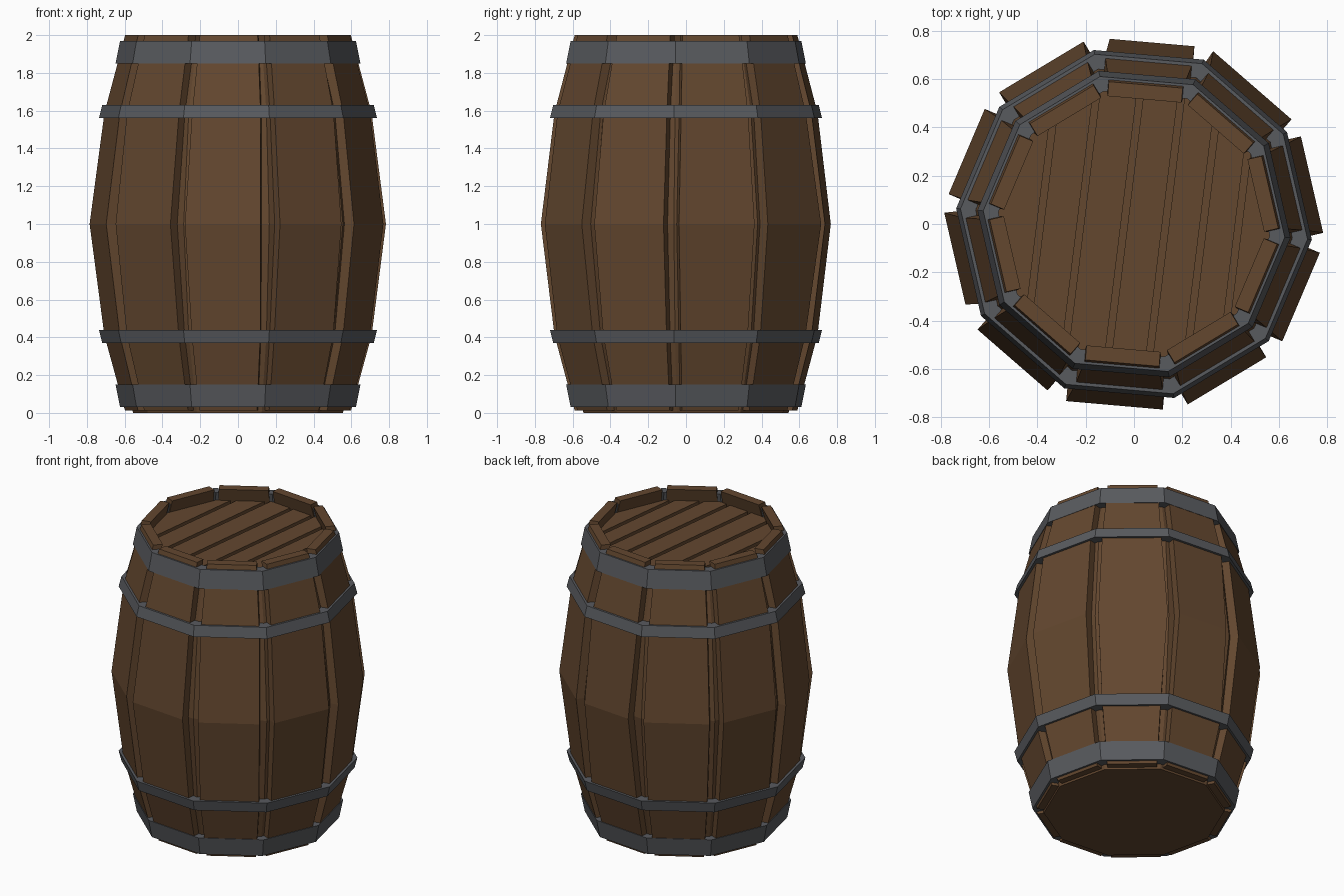
import bpy, bmesh
from math import radians, cos, sin, pi
from mathutils import Vector

if "Cube" in bpy.data.objects:
    bpy.data.objects.remove(bpy.data.objects["Cube"])

N = 10
C18 = cos(pi / N)


def material(name, rgb):
    m = bpy.data.materials.new(name)
    m.diffuse_color = (*rgb, 1)
    m.use_nodes = True
    m.node_tree.nodes["Principled BSDF"].inputs["Base Color"].default_value = m.diffuse_color
    return m


WOOD = material("wood", (0.125, 0.063, 0.028))
METAL = material("iron", (0.098, 0.103, 0.113))


def finish(name, bm, mat):
    bmesh.ops.recalc_face_normals(bm, faces=bm.faces)
    me = bpy.data.meshes.new(name)
    bm.to_mesh(me)
    bm.free()
    me.materials.append(mat)
    ob = bpy.data.objects.new(name, me)
    bpy.context.collection.objects.link(ob)
    return ob


def loft(bm, rings, loop=False):
    """Skin a list of vertex-position rings; cap the ends or close the loop."""
    vs = [[bm.verts.new(p) for p in r] for r in rings]
    n = len(vs[0])
    for a, b in zip(vs, vs[1:] + (vs[:1] if loop else [])):
        for i in range(n):
            j = (i + 1) % n
            bm.faces.new((a[i], a[j], b[j], b[i]))
    if not loop:
        bm.faces.new(vs[0])
        bm.faces.new(vs[-1])


def decagon(apothem, z):
    r = apothem / C18
    return [Vector((r * cos(radians(36 * k - 5)), r * sin(radians(36 * k - 5)), z))
            for k in range(N)]


# Staves: curved boards with slightly uneven widths at the belly
right_half = [.212, .208, .185, .21, .197, .222, .202, .216, .194, .207]
left_half = [.198, .222, .167, .198, .186, .168, .182, .186, .185, .191]
for k in range(N):
    a = radians(13 + 36 * k)
    out, tan = Vector((cos(a), sin(a), 0)), Vector((-sin(a), cos(a), 0))
    rings = []
    for z, ap, w0, w1 in [(.012, .578, .155, .152), (.41, .683, .186, .178),
                          (1.0, .755, right_half[k], left_half[k]),
                          (1.59, .683, .184, .18), (2.0, .578, .152, .155)]:
        up = Vector((0, 0, z))
        rings.append([out * ap - tan * w0 + up, out * ap + tan * w1 + up,
                      out * (ap - .06) + tan * min(w1, (ap - .06) * .31) + up,
                      out * (ap - .06) - tan * min(w0, (ap - .06) * .31) + up])
    bm = bmesh.new()
    loft(bm, rings)
    finish(f"stave_{k + 1}", bm, WOOD)

# Inner body: closes the grooves between staves and forms the bottom
bm = bmesh.new()
loft(bm, [decagon(ap, z) for ap, z in
          [(.53, 0), (.635, .41), (.70, 1.0), (.635, 1.59), (.555, 1.885)]])
finish("inner_body", bm, WOOD)

# Iron hoops: lower pair mirrors the upper pair
for name, z0, z1, a0, a1 in [("wide_hoop", 1.85, 1.97, .619, .596),
                             ("narrow_hoop", 1.56, 1.63, .703, .686)]:
    for side in ("upper", "lower"):
        f = (lambda z: z) if side == "upper" else (lambda z: 2 - z)
        bm = bmesh.new()
        loft(bm, [decagon(a0, f(z0)), decagon(a1, f(z1)),
                  decagon(a1 - .06, f(z1)), decagon(a0 - .06, f(z0))], loop=True)
        finish(f"{side}_{name}", bm, METAL)

# Lid planks: slices of a decagonal disc, with gaps between
d = Vector((cos(radians(-7)), sin(radians(-7)), 0))
cuts = [-.6, -.385, -.22, -.04, .13, .285, .43, .6]
for i, (x0, x1) in enumerate(zip(cuts, cuts[1:])):
    bm = bmesh.new()
    loft(bm, [decagon(.54, 1.87), decagon(.54, 1.915)])
    for x, n in ((x0 + .014, -d), (x1 - .014, d)):
        bmesh.ops.bisect_plane(bm, geom=bm.verts[:] + bm.edges[:] + bm.faces[:],
                               plane_co=d * x, plane_no=n, clear_outer=True)
        bmesh.ops.holes_fill(bm, edges=[e for e in bm.edges if e.is_boundary])
    finish(f"lid_plank_{i + 1}", bm, WOOD)
